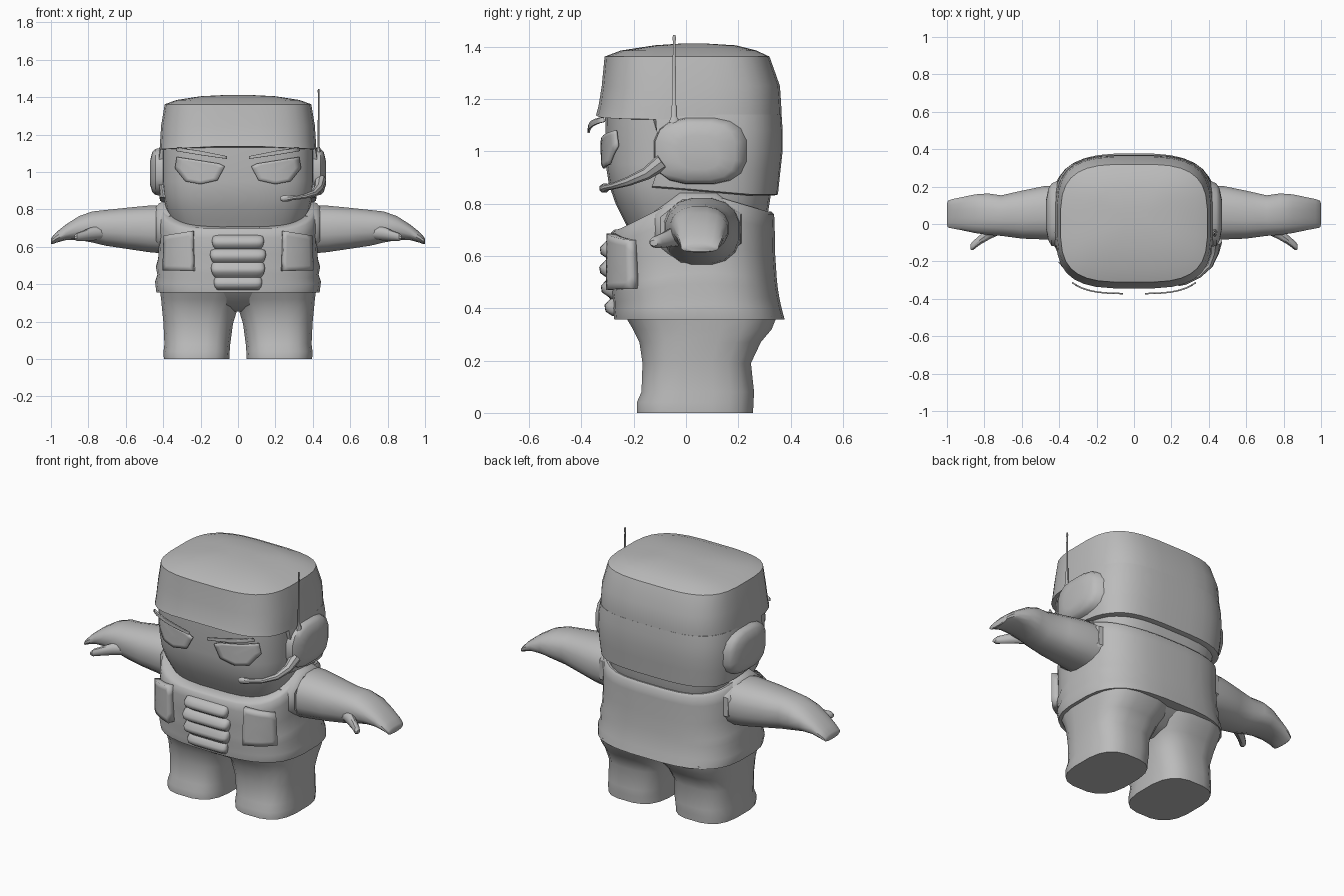
import bpy, bmesh, math

grey = bpy.data.materials.new("plain grey")
grey.diffuse_color = (0.5, 0.5, 0.5, 1)


def finish(name, bm, mirror=False, thick=0, angle=40):
    bmesh.ops.recalc_face_normals(bm, faces=bm.faces)
    me = bpy.data.meshes.new(name)
    bm.to_mesh(me)
    bm.free()
    ob = bpy.data.objects.new(name, me)
    bpy.context.collection.objects.link(ob)
    me.materials.append(grey)
    bpy.ops.object.select_all(action='DESELECT')
    ob.select_set(True)
    bpy.context.view_layer.objects.active = ob
    bpy.ops.object.shade_smooth_by_angle(angle=math.radians(angle))
    if thick:
        s = ob.modifiers.new("thickness", 'SOLIDIFY')
        s.thickness, s.offset = thick, 0
    if mirror:
        ob.modifiers.new("mirror", 'MIRROR')
    return ob


def oval(cx, cy, rx, ry, e, n):
    # rounded-square outline
    pts = []
    for i in range(n):
        a = 2 * math.pi * (i + 0.5) / n
        c, s = math.cos(a), math.sin(a)
        pts.append((cx + rx * math.copysign(abs(c) ** (2 / e), c),
                    cy + ry * math.copysign(abs(s) ** (2 / e), s)))
    return pts


def loft(name, rings, e=2, n=24, place=lambda u, v, w: (u, v, w), **kw):
    # ring = position along axis, low u, high u, low v, high v
    bm = bmesh.new()
    loops = []
    for w, u0, u1, v0, v1 in rings:
        pts = oval((u0 + u1) / 2, (v0 + v1) / 2, (u1 - u0) / 2, (v1 - v0) / 2, e, n)
        loops.append([bm.verts.new(place(u, v, w)) for u, v in pts])
    for a, b in zip(loops, loops[1:]):
        for i in range(n):
            j = (i + 1) % n
            bm.faces.new((a[i], a[j], b[j], b[i]))
    bm.faces.new(loops[0])
    bm.faces.new(loops[-1])
    return finish(name, bm, **kw)


def sym(rows):
    return [(w, -r, r, a, b) for w, r, a, b in rows]


def front_y(x, rx, cy, ry, e):
    return cy - ry * max(0, 1 - abs(x / rx) ** e) ** (1 / e)


def plate(name, outline, surface, offset, thick):
    # curved plate following a rounded body
    bm = bmesh.new()
    f = bm.faces.new([bm.verts.new((x, 0, z)) for x, z in outline])
    bmesh.ops.poke(bm, faces=[f])
    bmesh.ops.subdivide_edges(bm, edges=bm.edges[:], cuts=3, use_grid_fill=True)
    for v in bm.verts:
        v.co.y = front_y(v.co.x, *surface) - offset
    return finish(name, bm, mirror=True, thick=thick)


E = 3.4
# Head and neck
loft("head", sym([(0.66, 0.33, -0.20, 0.28), (0.74, 0.36, -0.24, 0.31), (0.80, 0.385, -0.27, 0.32),
                  (0.87, 0.40, -0.295, 0.33), (0.95, 0.408, -0.308, 0.34),
                  (1.16, 0.408, -0.31, 0.35)]), E, 32)


# Helmet crown with brim that arches over the forehead
def crown(u, v, w):
    if w < 1.2 and v < -0.1:
        w += 0.02 * (1 - abs(u) / 0.42)
    return (u, v, w)


loft("helmet_crown", sym([(1.12, 0.405, -0.32, 0.35), (1.122, 0.42, -0.345, 0.366),
                          (1.16, 0.418, -0.335, 0.366), (1.25, 0.412, -0.323, 0.36),
                          (1.362, 0.393, -0.312, 0.32), (1.385, 0.33, -0.25, 0.27),
                          (1.405, 0.20, -0.12, 0.19), (1.411, 0.08, -0.03, 0.09)]), E, 32, crown, angle=35)


# Helmet sides and back, cut away in front of the ears
def skirt(u, v, w):
    cut = -0.13 + 0.05 * max(0, 1 - abs(w - 1.0) / 0.12)
    if w < 0.9:
        w += 0.03 * max(0, min(1, (0.25 - v) / 0.35))
    return (u, max(v, cut), w)


loft("helmet_skirt", sym([(0.83, 0.40, -0.28, 0.335), (0.835, 0.418, -0.29, 0.352),
                          (0.93, 0.428, -0.3, 0.362), (1.0, 0.43, -0.31, 0.37),
                          (1.08, 0.428, -0.31, 0.37), (1.14, 0.418, -0.31, 0.366)]), E, 40, skirt)

# Ear cups
loft("ear_cup", [(0.39, -0.125, 0.24, 0.87, 1.135), (0.44, -0.12, 0.22, 0.875, 1.125),
                 (0.458, -0.09, 0.19, 0.89, 1.11), (0.470, -0.03, 0.13, 0.93, 1.06)],
     2.8, 16, lambda u, v, w: (w, u, v), mirror=True)

# Antenna
loft("antenna", [(1.10, 0.415, 0.447, -0.07, -0.02), (1.125, 0.42, 0.442, -0.062, -0.03),
                 (1.135, 0.425, 0.437, -0.056, -0.036), (1.42, 0.427, 0.435, -0.05, -0.04),
                 (1.43, 0.425, 0.437, -0.053, -0.037), (1.445, 0.427, 0.435, -0.05, -0.04)], 2, 8)

# Microphone boom
cu = bpy.data.curves.new("microphone", 'CURVE')
cu.dimensions = '3D'
cu.bevel_depth, cu.bevel_resolution, cu.use_fill_caps = 0.016, 2, True
sp = cu.splines.new('POLY')
path = [(0.44, -0.09, 0.96, 2.0), (0.432, -0.15, 0.915, 1.5), (0.405, -0.22, 0.885, 1.1),
        (0.35, -0.275, 0.868, 0.8), (0.29, -0.305, 0.862, 0.8), (0.275, -0.308, 0.86, 1.1),
        (0.24, -0.315, 0.858, 1.1), (0.226, -0.315, 0.858, 0.6)]
sp.points.add(len(path) - 1)
for p, (x, y, z, r) in zip(sp.points, path):
    p.co, p.radius = (x, y, z, 1), r
mic = bpy.data.objects.new("microphone", cu)
bpy.context.collection.objects.link(mic)
cu.materials.append(grey)
bpy.ops.object.select_all(action='DESELECT')
mic.select_set(True)
bpy.context.view_layer.objects.active = mic
bpy.ops.object.convert(target='MESH')
bpy.ops.object.shade_smooth_by_angle(angle=math.radians(40))

# Eyes and brows
face = (0.408, 0.02, 0.33, E)
plate("eye", [(0.07, 1.03), (0.10, 1.045), (0.325, 1.08), (0.335, 1.02), (0.28, 0.95),
              (0.20, 0.935), (0.11, 0.955)], face, 0.012, 0.009)
plate("brow", [(0.06, 1.07), (0.06, 1.085), (0.20, 1.113), (0.30, 1.128), (0.325, 1.13),
               (0.33, 1.112), (0.20, 1.09)], face, 0.062, 0.008)


# Vest whose neckline dips in front and rises over the shoulders
def vest(u, v, t):
    top = 0.85 - 0.15 * min(1, (0.04 - v) / 0.3) if v < 0.04 else 0.85 - 0.08 * min(1, (v - 0.04) / 0.27)
    return (u, v, 0.357 + (top - 0.357) * t)


loft("vest", sym([(0, 0.40, -0.24, 0.33), (0, 0.438, -0.275, 0.378), (0.12, 0.445, -0.28, 0.365),
                  (0.2, 0.432, -0.28, 0.358), (0.29, 0.44, -0.285, 0.352), (0.38, 0.428, -0.285, 0.348),
                  (0.6, 0.425, -0.29, 0.342), (0.85, 0.428, -0.293, 0.34), (0.97, 0.424, -0.287, 0.338),
                  (1.0, 0.41, -0.275, 0.327), (0.97, 0.36, -0.235, 0.29)]), 3, 32, vest, angle=50)

# Pouches
body = (0.428, 0.03, 0.315, 3)
plate("pouch", [(0.235, 0.47), (0.385, 0.475), (0.38, 0.66), (0.24, 0.685)], body, 0.015, 0.05)

# Ribbed front panel
ribs = []
for i in range(4):
    z = 0.37 + 0.073 * i
    w = (0.125, 0.14, 0.145, 0.135)[i]
    f = (-0.312, -0.326, -0.332, -0.33)[i]
    ribs += [(z, w - 0.01, f + 0.03, -0.2), (z + 0.018, w, f + 0.004, -0.2),
             (z + 0.042, w + 0.005, f, -0.2), (z + 0.066, w, f + 0.022, -0.2)]
loft("rib_panel", sym(ribs + [(0.665, 0.12, -0.285, -0.2)]), 6, 24, angle=55)

# Shoulder sockets, arms and thumbs, running along x
side = lambda u, v, w: (w, u, v)
loft("shoulder", [(0.36, -0.14, 0.23, 0.555, 0.86), (0.42, -0.13, 0.222, 0.56, 0.845),
                  (0.438, -0.11, 0.20, 0.575, 0.825)], 2, 8, side, mirror=True)
loft("arm", [(0.38, -0.09, 0.21, 0.56, 0.825), (0.48, -0.085, 0.205, 0.57, 0.822),
             (0.60, -0.08, 0.18, 0.588, 0.81), (0.71, -0.065, 0.155, 0.605, 0.798),
             (0.78, -0.06, 0.165, 0.622, 0.79), (0.85, -0.05, 0.16, 0.635, 0.765),
             (0.92, -0.035, 0.145, 0.635, 0.72), (0.97, -0.025, 0.135, 0.622, 0.68),
             (0.995, -0.02, 0.125, 0.613, 0.652), (1.0, -0.005, 0.11, 0.616, 0.642)],
     2.4, 16, side, mirror=True)
loft("thumb", [(0.70, -0.05, 0.03, 0.64, 0.72), (0.77, -0.082, -0.01, 0.635, 0.71),
               (0.82, -0.11, -0.055, 0.632, 0.69), (0.86, -0.14, -0.09, 0.63, 0.675),
               (0.875, -0.138, -0.108, 0.638, 0.66)], 2, 10, side, mirror=True)

# Hips and legs
loft("hips", sym([(0.255, 0.15, -0.08, 0.15), (0.29, 0.36, -0.16, 0.24), (0.38, 0.41, -0.235, 0.345)]), 2.8, 24)
loft("leg", [(0.0, 0.045, 0.398, -0.19, 0.258), (0.04, 0.043, 0.40, -0.19, 0.26),
             (0.08, 0.04, 0.395, -0.172, 0.262), (0.19, 0.025, 0.40, -0.168, 0.25),
             (0.27, 0.0, 0.408, -0.18, 0.288), (0.32, -0.03, 0.413, -0.205, 0.33),
             (0.37, -0.06, 0.42, -0.235, 0.35)], 2.9, 20, mirror=True)
